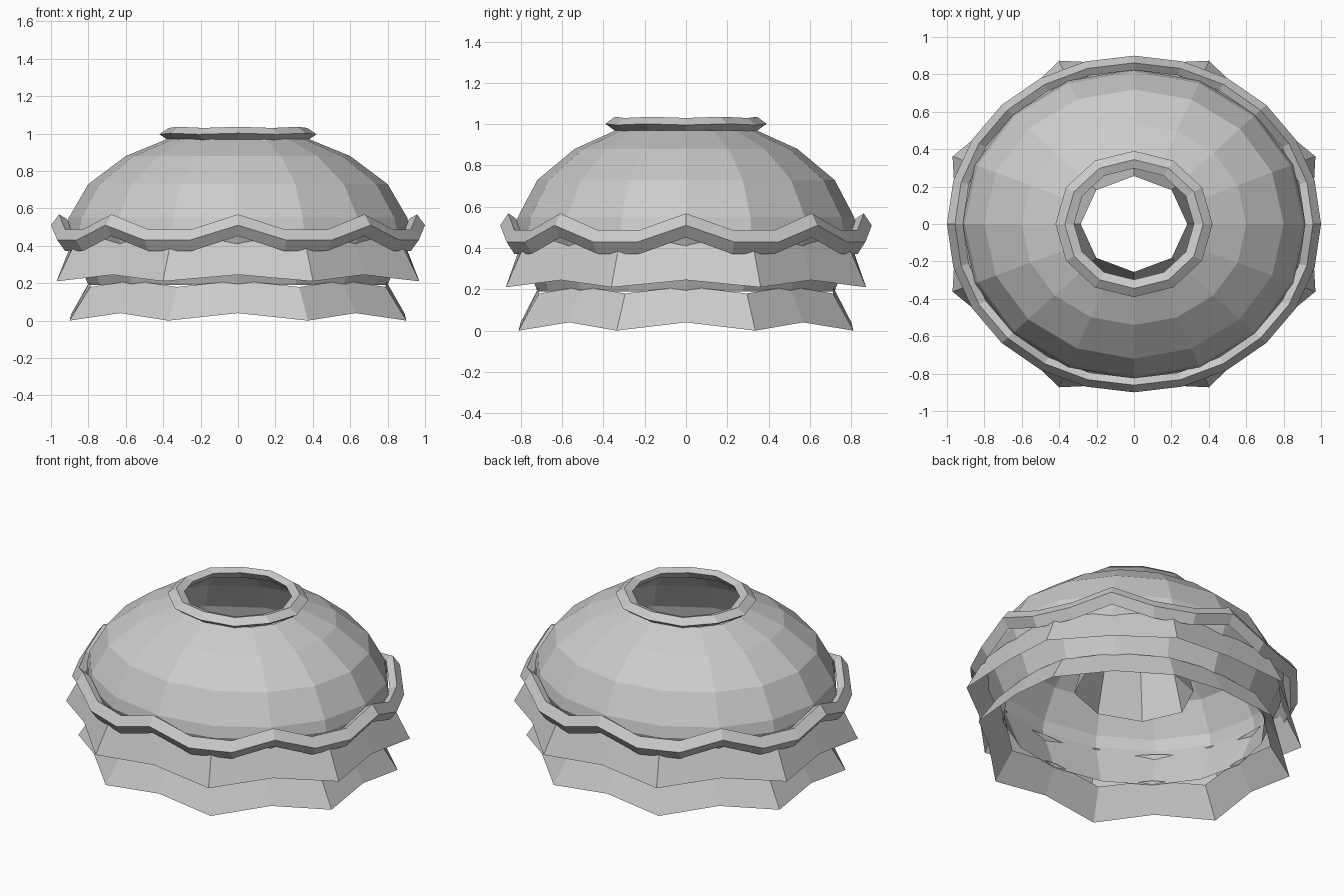
import bpy, bmesh
from math import sin, cos, pi

old = bpy.data.objects.get("Cube")
if old:
    bpy.data.objects.remove(old, do_unlink=True)

grey = bpy.data.materials.new("plain_grey")
grey.use_nodes = True
colour = (0.6, 0.6, 0.6, 1)
grey.diffuse_color = colour
grey.node_tree.nodes["Principled BSDF"].inputs["Base Color"].default_value = colour


def lathe(name, sides, profile, depth=0.9, closed=False):
    """Spin a profile; profile(i) gives the (radius, height) points of spoke i."""
    bm = bmesh.new()
    spokes = []
    for i in range(sides):
        a = 2 * pi * i / sides
        spokes.append([bm.verts.new((r * cos(a), r * sin(a) * depth, z))
                       for r, z in profile(i)])
    count = len(spokes[0])
    for i in range(sides):
        a, b = spokes[i], spokes[(i + 1) % sides]
        for j in range(count if closed else count - 1):
            k = (j + 1) % count
            bm.faces.new((a[j], b[j], b[k], a[k]))
    bmesh.ops.recalc_face_normals(bm, faces=bm.faces)
    mesh = bpy.data.meshes.new(name)
    bm.to_mesh(mesh)
    bm.free()
    mesh.materials.append(grey)
    obj = bpy.data.objects.new(name, mesh)
    bpy.context.collection.objects.link(obj)
    return obj


# Lopsided four-sided bead section: ridge, outer edge, underside, inner edge
def bead(r, z, w, h, inner):
    return [(r, z + h), (r + w, z), (r, z - h), (r - w, z + inner)]


# Bell-shaped shell that curves back in below its widest ring
def shell(i):
    return [(0.38, 0.97), (0.6, 0.88), (0.8, 0.73), (0.905, 0.55),
            (0.92, 0.48), (0.87, 0.36), (0.8, 0.19)]


# Flared skirts with a point on every odd spoke
def upper_skirt(i):
    return [(0.94, 0.42), (1.05, 0.21)] if i % 2 else [(0.88, 0.44), (0.95, 0.245)]


def lower_skirt(i):
    return [(0.855, 0.18), (0.975, 0.0)] if i % 2 else [(0.79, 0.215), (0.89, 0.04)]


# Zigzag band with eight peaks
def band(i):
    return bead(0.957, 0.51 if i % 3 == 0 else 0.43, 0.043, 0.058, 0.033)


# Rim around the top opening, very slightly wavy
def rim(i):
    return bead(0.37, 0.998 + (0.004 if i % 2 else -0.002), 0.05, 0.034, 0.018)


# Eight-sided funnel hanging inside the shell
def funnel(i):
    return [(0.285, 0.7), (0.365, 0.38)]


lathe("shell", 16, shell)
lathe("upper_skirt", 16, upper_skirt)
lathe("lower_skirt", 16, lower_skirt)
lathe("zigzag_band", 24, band, closed=True)
lathe("top_rim", 12, rim, depth=0.93, closed=True)
lathe("inner_funnel", 8, funnel)
